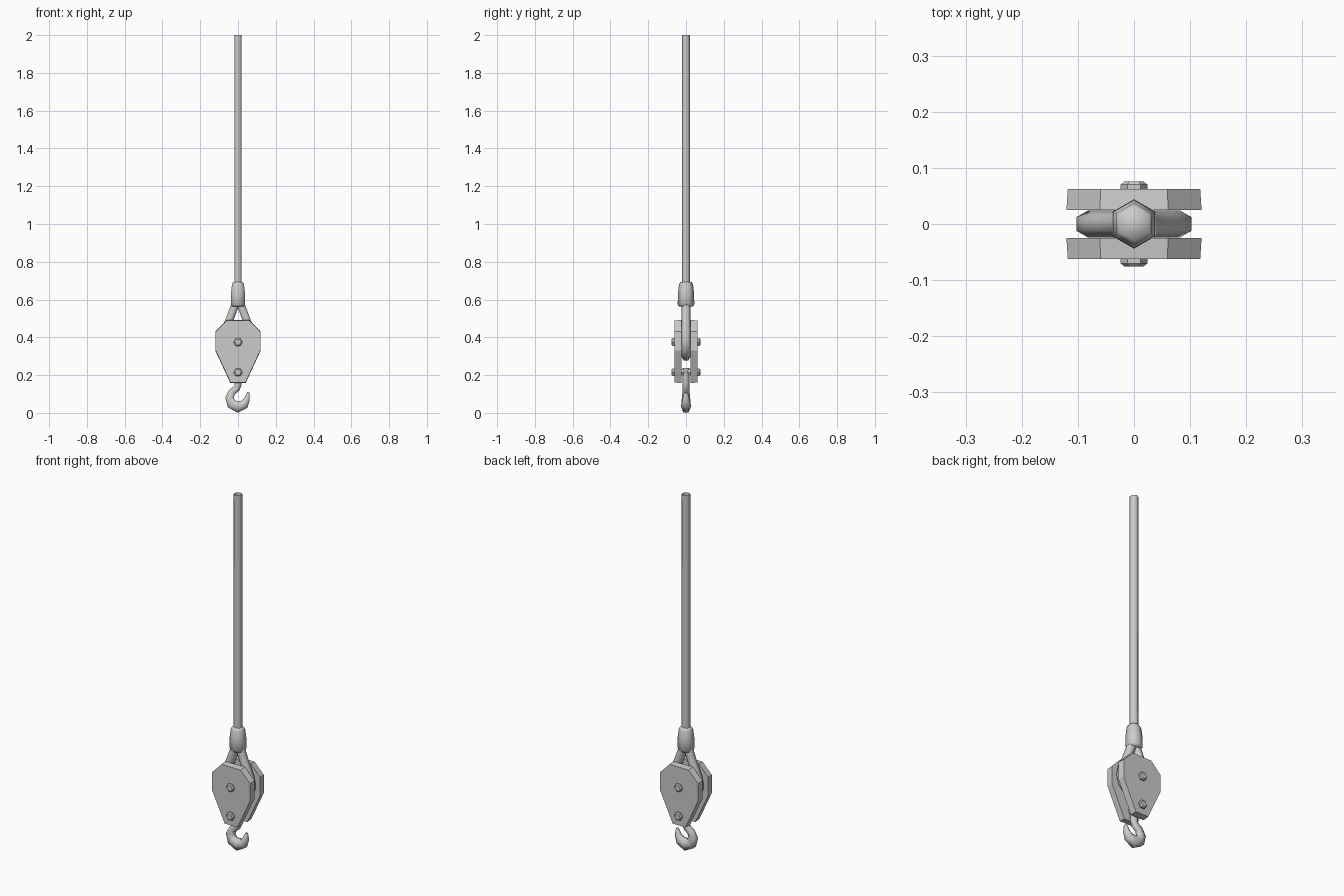
import bpy, bmesh, math
from mathutils import Vector

if "Cube" in bpy.data.objects:
    bpy.data.objects.remove(bpy.data.objects["Cube"])


def finish(bm, name, smooth=None):
    bmesh.ops.recalc_face_normals(bm, faces=bm.faces)
    mesh = bpy.data.meshes.new(name)
    bm.to_mesh(mesh)
    bm.free()
    ob = bpy.data.objects.new(name, mesh)
    bpy.context.collection.objects.link(ob)
    if smooth:
        bpy.ops.object.select_all(action='DESELECT')
        ob.select_set(True)
        bpy.context.view_layer.objects.active = ob
        bpy.ops.object.shade_smooth_by_angle(angle=math.radians(smooth))
    return ob


def skin(bm, rings, caps=True):
    for a, b in zip(rings, rings[1:]):
        n = len(a)
        for i in range(n):
            bm.faces.new((a[i], a[(i + 1) % n], b[(i + 1) % n], b[i]))
    if caps:
        bm.faces.new(rings[0])
        bm.faces.new(rings[-1])


def sweep(name, path, sides=6, caps=True, smooth=65):
    """Tube along (x, z, in-plane radius, y radius) points, corners facing +-y."""
    bm = bmesh.new()
    pts = [Vector((p[0], 0, p[1])) for p in path]
    rings = []
    for i, p in enumerate(pts):
        t = (pts[min(i + 1, len(pts) - 1)] - pts[max(i - 1, 0)]).normalized()
        side = Vector((t.z, 0, -t.x))
        ring = []
        for k in range(sides):
            a = 2 * math.pi * k / sides
            ring.append(bm.verts.new(p + side * math.sin(a) * path[i][2]
                                     + Vector((0, math.cos(a) * path[i][3], 0))))
        rings.append(ring)
    skin(bm, rings, caps)
    return finish(bm, name, smooth)


def lathe_y(name, z, profile, sides=6):
    """Part turned around a y axis at height z; profile is (y, radius)."""
    bm = bmesh.new()
    rings = [[bm.verts.new((r * math.cos(2 * math.pi * k / sides), y,
                            z + r * math.sin(2 * math.pi * k / sides)))
              for k in range(sides)] for y, r in profile]
    skin(bm, rings)
    return finish(bm, name)


# main rope, open at the top
sweep("rope", [(0, 0.66, 0.022, 0.022), (0, 2.0, 0.022, 0.022)], caps=False)

# crimped collar
sweep("rope_collar", [(0, z, r, r) for z, r in
      ((0.563, 0.036), (0.573, 0.044), (0.63, 0.043), (0.68, 0.037), (0.693, 0.03))])

# rope loop around the sheave
CZ, R = 0.38, 0.082
leg = [(0.012, 0.60), (0.018, 0.565), (0.046, 0.49), (0.072, 0.43)]
arc = [(R * math.cos(math.radians(a)), CZ + R * math.sin(math.radians(a)))
       for a in range(0, -181, -30)]
loop = leg + arc + [(-x, z) for x, z in reversed(leg)]
sweep("rope_loop", [(x, z, 0.024, 0.024) for x, z in loop])

# sheave hidden between the plates
lathe_y("sheave", CZ, [(-0.014, 0.062), (0.014, 0.062)], 12)

# side plates, slightly narrower on the outer face
half = [(0.06, 0.49), (0.119, 0.43), (0.119, 0.33), (0.04, 0.16)]
outline = half + [(-x, z) for x, z in reversed(half)]
for side, name in ((-1, "front_plate"), (1, "back_plate")):
    bm = bmesh.new()
    rings = [[bm.verts.new((x * s, side * y, 0.33 + (z - 0.33) * s)) for x, z in outline]
             for y, s in ((0.025, 1.012), (0.062, 0.992))]
    skin(bm, rings)
    finish(bm, name)

# through bolts with chamfered hexagonal heads
for name, z in (("sheave_bolt", 0.375), ("hook_bolt", 0.215)):
    lathe_y(name, z, [(-0.076, 0.017), (-0.07, 0.024), (-0.058, 0.024), (-0.058, 0.018),
                      (0.058, 0.018), (0.058, 0.024), (0.07, 0.024), (0.076, 0.017)])

# hook with a thick bowl and a thin tip
sweep("hook", [
    (0, 0.238, 0.02, 0.018), (0, 0.15, 0.021, 0.018), (-0.006, 0.13, 0.021, 0.018),
    (-0.032, 0.11, 0.022, 0.019), (-0.045, 0.08, 0.026, 0.022),
    (-0.034, 0.047, 0.031, 0.025), (0, 0.032, 0.036, 0.026),
    (0.034, 0.046, 0.028, 0.024), (0.048, 0.073, 0.017, 0.019),
    (0.052, 0.098, 0.011, 0.012), (0.054, 0.11, 0.006, 0.006)], sides=6)
